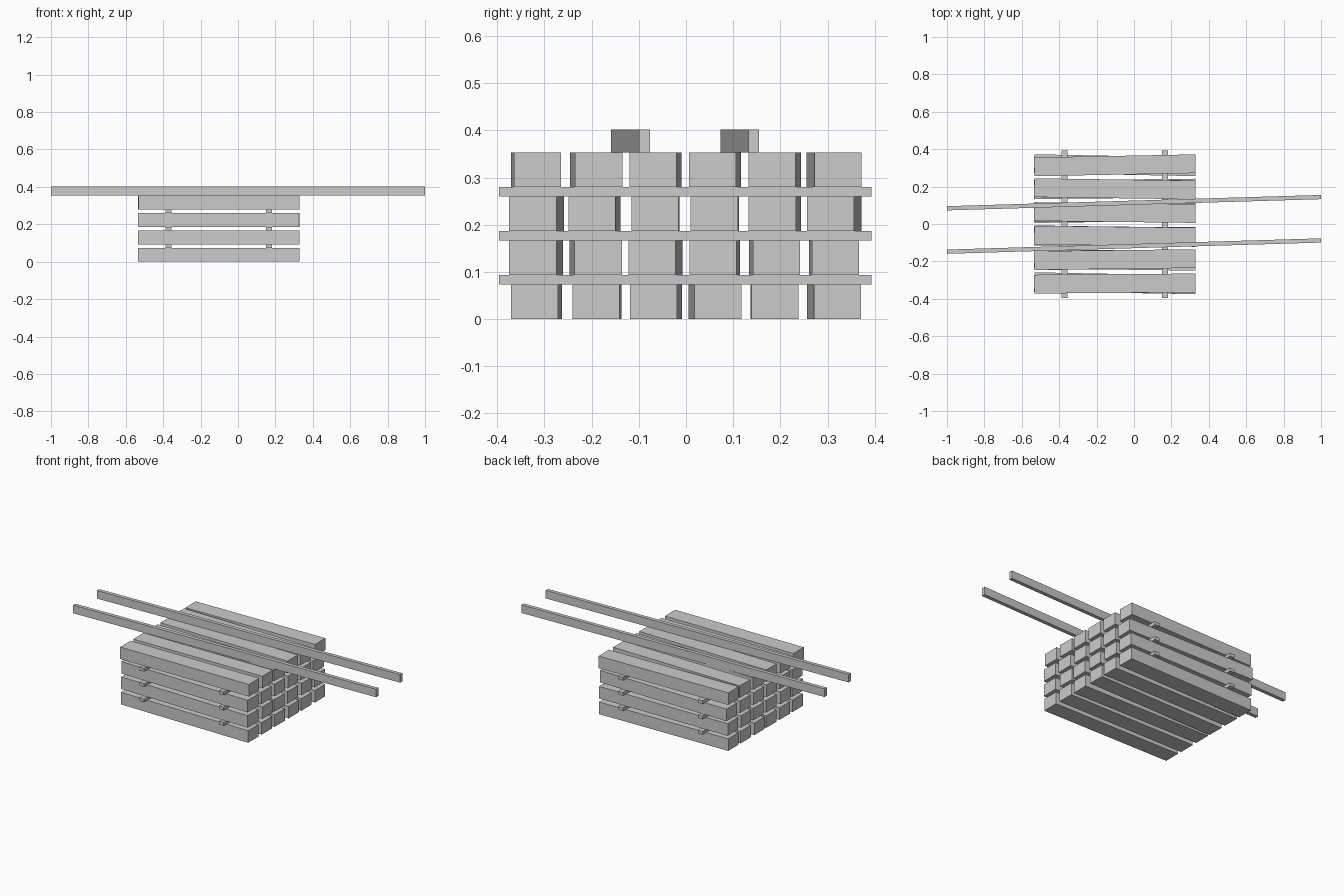
import bpy
import math

if "Cube" in bpy.data.objects:
    bpy.data.objects.remove(bpy.data.objects["Cube"])

grey = bpy.data.materials.new("timber grey")
grey.diffuse_color = (0.6, 0.6, 0.6, 1)
grey.use_nodes = True
grey.node_tree.nodes["Principled BSDF"].inputs["Base Color"].default_value = grey.diffuse_color


def box(name, size, centre, angle=0.0):
    """Plain squared timber, turned about the vertical axis."""
    bpy.ops.mesh.primitive_cube_add(size=1, location=centre, rotation=(0, 0, angle))
    ob = bpy.context.object
    ob.name = name
    ob.scale = size
    ob.data.materials.append(grey)
    return ob


BEAM_LEN, BEAM_W, BEAM_H = 0.862, 0.1, 0.0735
SPACER_H = 0.0197
STACK_X = -0.1025
STEP = BEAM_H + SPACER_H

# Each beam: y of its right end, y shift of its left end (slightly crooked stacking)
layers = [
    [(-.321, .0085), (-.191, .004), (-.069, .0105), (.068, -.0125), (.189, -.002), (.321, -.0145)],
    [(-.325, .0145), (-.186, -.0105), (-.072, .0145), (.057, .008), (.192, -.0085), (.317, -.0065)],
    [(-.325, .0165), (-.199, .0105), (-.066, .002), (.060, .002), (.183, .0105), (.306, .0165)],
    [(-.315, -.0065), (-.185, -.0105), (-.070, .0105), (.056, .0105), (.182, .012), (.322, -.0165)],
]

# Stacked beams
for i, layer in enumerate(layers):
    z = i * STEP + BEAM_H / 2
    for y, shift in layer:
        box("beam", (BEAM_LEN, BEAM_W, BEAM_H), (STACK_X, y + shift / 2, z),
            -math.atan2(shift, BEAM_LEN))

# Thin spacers between the layers
for i in range(3):
    for x in (-0.371, 0.165):
        box("spacer", (0.032, 0.789, SPACER_H), (x, -0.0015, i * STEP + BEAM_H + SPACER_H / 2))

# Long rails lying across the top
RAIL_H = 0.049
for y in (-0.118, 0.114):
    box("rail", (2.0, 0.0225, RAIL_H), (0, y, 3 * STEP + BEAM_H + RAIL_H / 2), math.atan2(0.06, 2))
